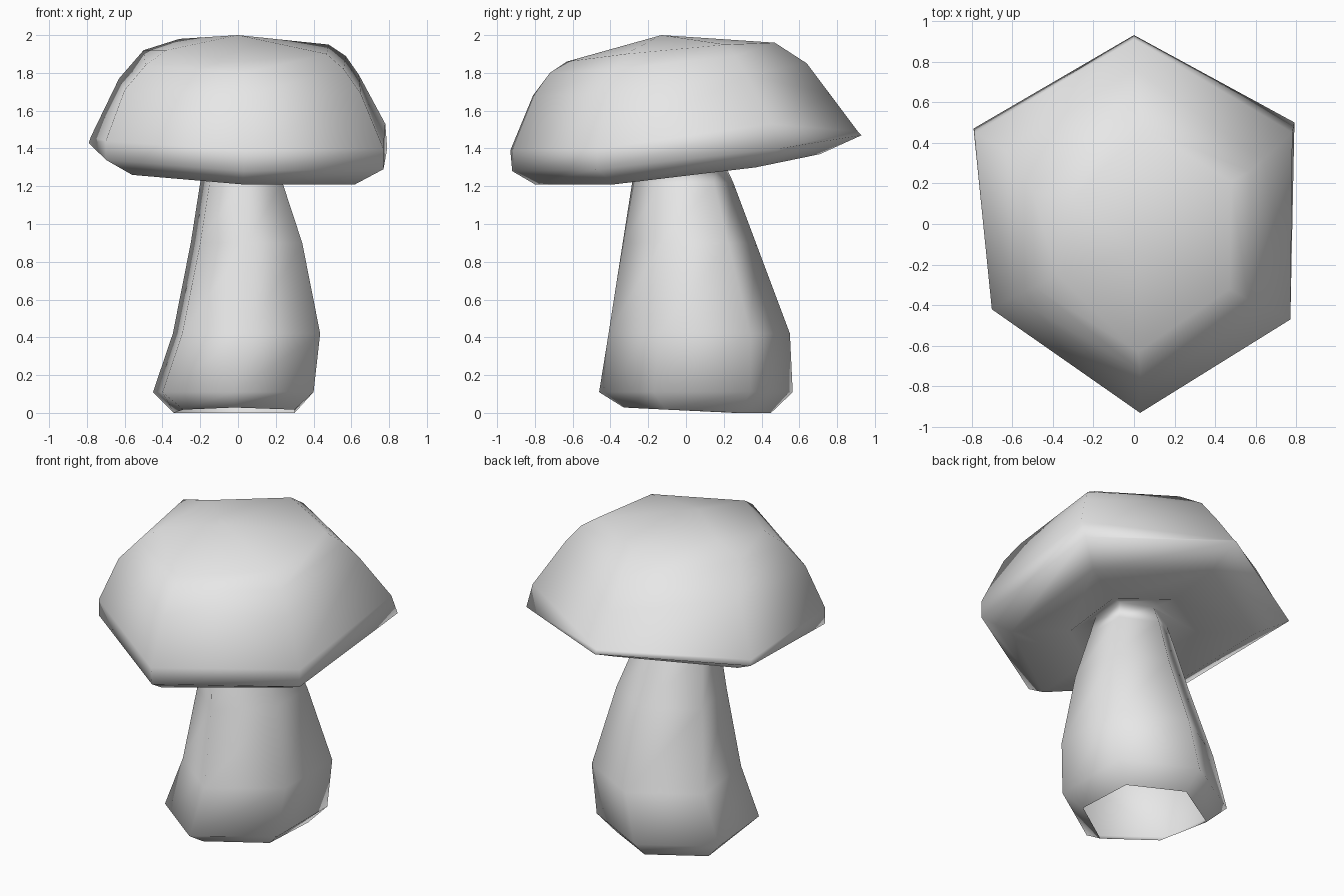
import bpy, bmesh

cube = bpy.data.objects.get("Cube")
if cube:
    bpy.data.objects.remove(cube, do_unlink=True)

grey = bpy.data.materials.new("plain_grey")
grey.use_nodes = True
grey.diffuse_color = (0.8, 0.8, 0.8, 1)
grey.node_tree.nodes["Principled BSDF"].inputs["Base Color"].default_value = (0.8, 0.8, 0.8, 1)


def loft(name, rings, tip):
    """Skin six-sided rings, leave the first one open and close the last with a fan to the tip."""
    bm = bmesh.new()
    loops = [[bm.verts.new(p) for p in ring] for ring in rings]
    peak = bm.verts.new(tip)
    for i in range(6):
        j = (i + 1) % 6
        for a, b in zip(loops, loops[1:]):
            bm.faces.new((a[i], a[j], b[j], b[i]))
        bm.faces.new((loops[-1][i], loops[-1][j], peak))
    for f in bm.faces:
        f.smooth = True
    mesh = bpy.data.meshes.new(name)
    bm.to_mesh(mesh)
    bm.free()
    mesh.materials.append(grey)
    obj = bpy.data.objects.new(name, mesh)
    bpy.context.collection.objects.link(obj)


def stem_ring(z, x0, x1, y0, y1):
    """Hexagon with corners at front and back, fitted to the extents and slightly skewed."""
    cx, cy, q = (x0 + x1) / 2, (y0 + y1) / 2, (y1 - y0) / 4
    return [(cx, y0, z), (x1, cy - q + 0.03, z), (x1, cy + q + 0.03, z),
            (cx, y1, z), (x0, cy + q, z), (x0 + 0.05, cy - q + 0.03, z)]


# Stem: hollow flared foot with a chamfered, slightly tilted open base
foot = [(x, y, max(0, 0.012 - 0.05 * y)) for x, y, z in stem_ring(0, -0.34, 0.30, -0.33, 0.45)]
stem = [foot] + [stem_ring(*r) for r in (
    (0.11, -0.45, 0.40, -0.46, 0.565),
    (0.42, -0.345, 0.435, -0.41, 0.55),
    (0.90, -0.25, 0.34, -0.335, 0.37),
    (1.22, -0.20, 0.235, -0.285, 0.25),
    (1.35, -0.18, 0.20, -0.25, 0.19))]

# Cap: lopsided hexagonal dome, each ring listed from the front corner counter-clockwise
under = [(0.02, -0.80, 1.21), (0.62, -0.38, 1.21), (0.62, 0.37, 1.30),
         (0.0, 0.71, 1.37), (-0.62, 0.36, 1.33), (-0.56, -0.33, 1.26)]
rim_low = [(0.03, -0.92, 1.28), (0.77, -0.47, 1.29), (0.79, 0.50, 1.40),
           (0.0, 0.93, 1.47), (-0.79, 0.47, 1.43), (-0.70, -0.42, 1.34)]
rim_top = [(0.03, -0.93, 1.39), (0.77, -0.47, 1.40), (0.78, 0.45, 1.53),
           (0.0, 0.91, 1.49), (-0.78, 0.45, 1.46), (-0.70, -0.42, 1.44)]
side = [(0.03, -0.81, 1.68), (0.65, -0.41, 1.69), (0.64, 0.32, 1.79),
        (0.0, 0.76, 1.69), (-0.63, 0.36, 1.77), (-0.60, -0.36, 1.71)]
shoulder = [(0.03, -0.72, 1.80), (0.56, -0.37, 1.82), (0.57, 0.26, 1.89),
            (0.02, 0.64, 1.85), (-0.50, 0.16, 1.92), (-0.49, -0.31, 1.84)]
crown = [(0.02, -0.63, 1.86), (0.47, -0.32, 1.90), (0.48, 0.21, 1.95),
         (0.05, 0.47, 1.96), (-0.31, 0.12, 1.98), (-0.38, -0.25, 1.92)]
# Shallow hollow where the underside meets the stem
lip = [(x * 0.52, y * 0.52, z * 0.52 + 1.28 * 0.48) for x, y, z in under]
cap = [lip, under, rim_low, rim_top, side, shoulder, crown]

# Stem and cap are one continuous skin
loft("mushroom_stem_and_cap", stem + cap, (0.0, -0.13, 2.0))
